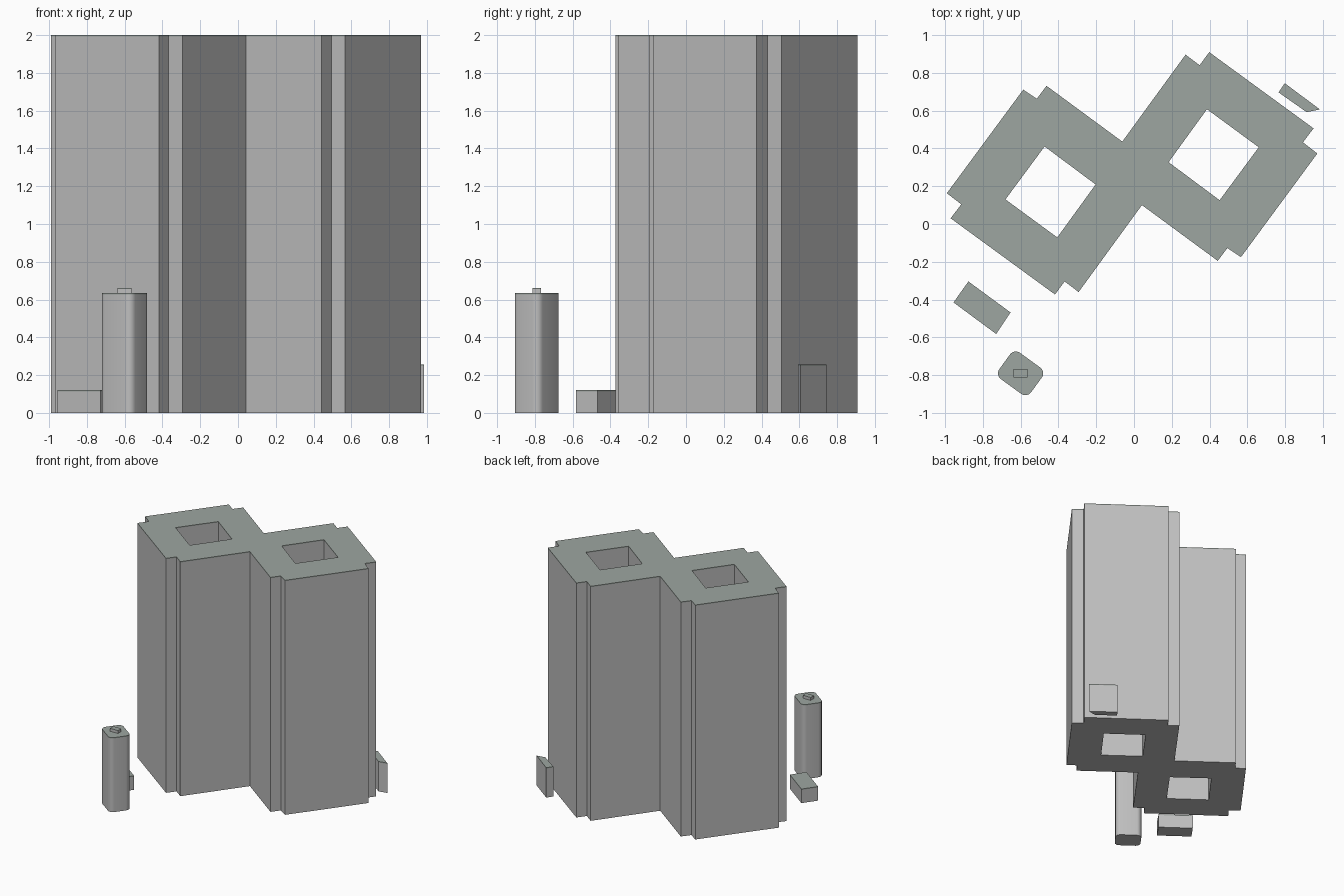
import bpy
import bmesh
import math
from mathutils import Vector, Matrix

cube = bpy.data.objects.get("Cube")
if cube:
    bpy.data.objects.remove(cube, do_unlink=True)


def make_material(name, color):
    mat = bpy.data.materials.new(name)
    mat.use_nodes = True
    mat.diffuse_color = (*color, 1)
    mat.node_tree.nodes["Principled BSDF"].inputs["Base Color"].default_value = (*color, 1)
    return mat


WALL = make_material("light grey wall", (0.52, 0.52, 0.52))
ROOF = make_material("green grey roof", (0.34, 0.38, 0.355))


def prism(name, loops, z0, z1, cap=0.008, smooth=False):
    """Upright block from an outline plus optional holes, with a thin roof band."""
    bm = bmesh.new()
    levels = (z0, z1 - cap, z1)
    ends = {z0: [], z1: []}
    for loop in loops:
        rings = [[bm.verts.new((x, y, z)) for x, y in loop] for z in levels]
        n = len(loop)
        for low, high in zip(rings, rings[1:]):
            for i in range(n):
                j = (i + 1) % n
                bm.faces.new((low[i], low[j], high[j], high[i]))
        for z, ring in ((z0, rings[0]), (z1, rings[-1])):
            ends[z] += [bm.edges.get((ring[i], ring[(i + 1) % n])) for i in range(n)]
    for edges in ends.values():
        bmesh.ops.triangle_fill(bm, edges=edges, use_beauty=True, normal=(0, 0, 1))
    bmesh.ops.recalc_face_normals(bm, faces=bm.faces)
    # Everything above the wall top takes the roof colour
    for face in bm.faces:
        face.material_index = int(face.calc_center_median().z > z1 - cap)
    mesh = bpy.data.meshes.new(name)
    bm.to_mesh(mesh)
    bm.free()
    mesh.materials.append(WALL)
    mesh.materials.append(ROOF)
    obj = bpy.data.objects.new(name, mesh)
    bpy.context.collection.objects.link(obj)
    if smooth:
        bpy.ops.object.select_all(action='DESELECT')
        obj.select_set(True)
        bpy.context.view_layer.objects.active = obj
        bpy.ops.object.shade_smooth_by_angle(angle=math.radians(35))
    return obj


def half_turn(points, center=(-0.01, 0.268)):
    return [(2 * center[0] - x, 2 * center[1] - y) for x, y in points]


def rounded_rectangle(center, half_x, half_y, radius, angle, steps=6):
    turn = Matrix.Rotation(angle, 2)
    points = []
    for quarter, (sx, sy) in enumerate(((1, 1), (-1, 1), (-1, -1), (1, -1))):
        for i in range(steps + 1):
            a = (quarter + i / steps) * math.pi / 2
            p = Vector((sx * (half_x - radius) + radius * math.cos(a),
                        sy * (half_y - radius) + radius * math.sin(a)))
            points.append(tuple(turn @ p + Vector(center)))
    return points


# Twin tower block: one wing outline, repeated by a half turn, with two light wells
wing = [(-0.293, -0.36), (-0.367, -0.304), (-0.418, -0.373), (-0.97, 0.03),
        (-0.914, 0.104), (-0.99, 0.163), (-0.586, 0.711), (-0.514, 0.663),
        (-0.463, 0.731), (-0.062, 0.436)]
well = [(-0.473, 0.41), (-0.203, 0.209), (-0.406, -0.071), (-0.68, 0.13)]
prism("twin_tower", [wing + half_turn(wing), well, half_turn(well)], 0, 2)

# Low annex beside the front wing
prism("low_annex", [[(-0.876, -0.304), (-0.653, -0.468),
                     (-0.729, -0.582), (-0.955, -0.415)]], 0, 0.12)

# Narrow kiosk with one slanted end behind the other wing
prism("back_kiosk", [[(0.797, 0.745), (0.984, 0.606),
                      (0.913, 0.592), (0.765, 0.696)]], 0, 0.255)

# Round-cornered service tower with a small rooftop box
prism("service_tower", [rounded_rectangle((-0.6, -0.79), 0.104, 0.086, 0.038,
                                          math.radians(-36))], 0, 0.635, smooth=True)
prism("rooftop_box", [[(-0.638, -0.813), (-0.564, -0.813),
                       (-0.564, -0.768), (-0.638, -0.768)]], 0.635, 0.66, cap=0.003)
